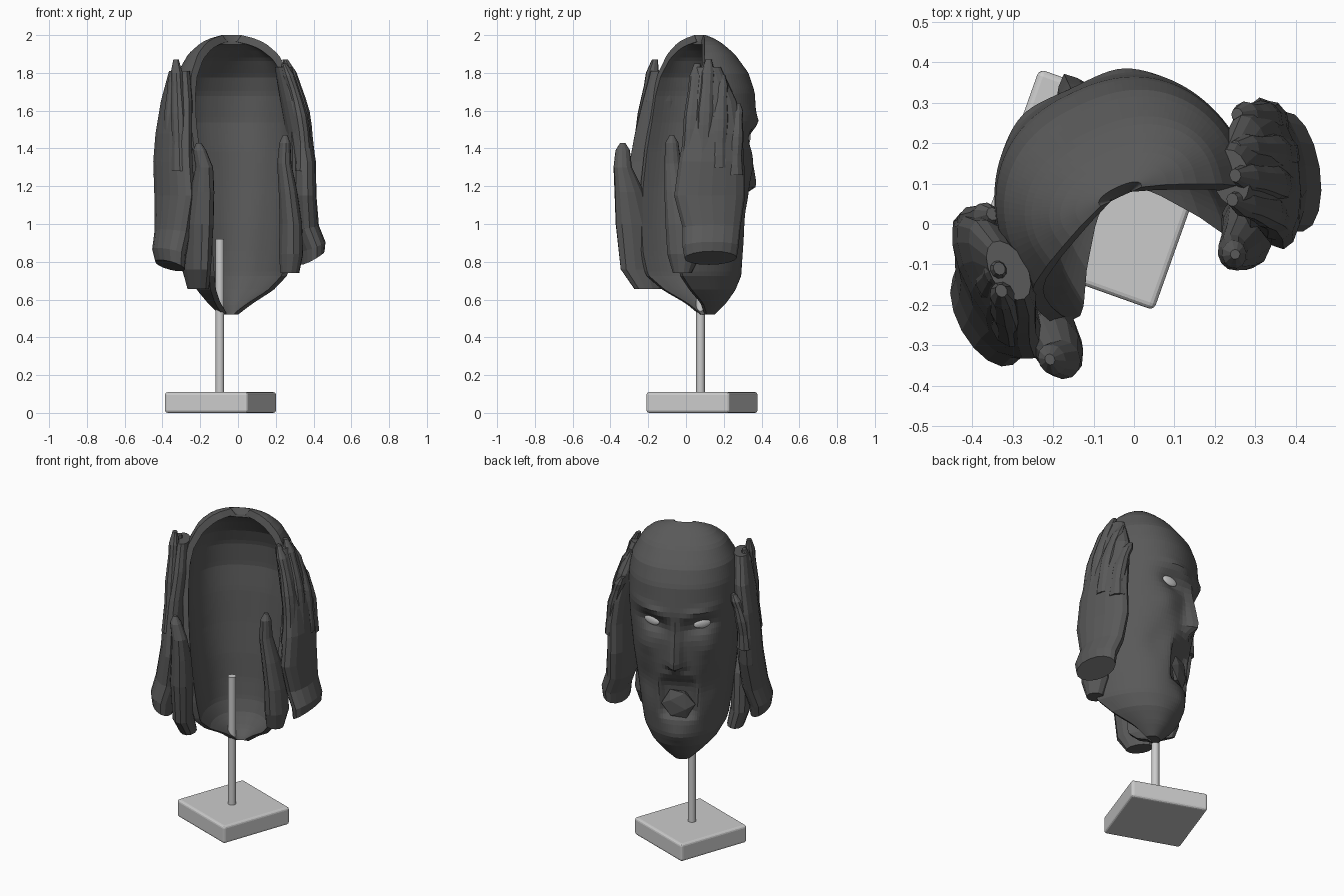
import bpy, bmesh, math
from math import sin, cos, pi, exp, radians, copysign

if "Cube" in bpy.data.objects:
    bpy.data.objects.remove(bpy.data.objects["Cube"])

dark = bpy.data.materials.new("dark_grey")
dark.diffuse_color = (0.1, 0.1, 0.1, 1)
dark.use_nodes = True
dark.node_tree.nodes["Principled BSDF"].inputs["Base Color"].default_value = dark.diffuse_color
TURN = radians(25)  # the mask looks towards the back, turned a little


def make_object(name, bm, mat=None):
    mesh = bpy.data.meshes.new(name)
    bm.to_mesh(mesh)
    bm.free()
    ob = bpy.data.objects.new(name, mesh)
    bpy.context.collection.objects.link(ob)
    if mat:
        mesh.materials.append(mat)
    return ob


# Mask profile keys: height, half width, front depth, rear depth
KEYS = [(0.52, 0.05, 0.16, 0.10), (0.58, 0.12, 0.22, 0.05), (0.65, 0.20, 0.265, -0.05),
        (0.73, 0.25, 0.29, -0.13), (0.85, 0.27, 0.305, -0.15), (1.0, 0.29, 0.315, -0.15),
        (1.2, 0.315, 0.335, -0.13), (1.4, 0.33, 0.35, -0.10), (1.55, 0.335, 0.37, -0.07),
        (1.7, 0.33, 0.358, -0.05), (1.8, 0.31, 0.322, -0.03), (1.9, 0.255, 0.245, 0.0),
        (1.96, 0.185, 0.175, 0.03), (1.99, 0.11, 0.125, 0.06), (2.0, 0.06, 0.10, 0.075)]


def profile(z):
    for lo, hi in zip(KEYS, KEYS[1:]):
        if z <= hi[0] + 1e-6:
            f = (z - lo[0]) / (hi[0] - lo[0])
            return [a + (b - a) * f for a, b in zip(lo[1:], hi[1:])]
    return KEYS[-1][1:]


def bump(x, z, cx, cz, wx, wz, power=2):
    return exp(-(abs((x - cx) / wx) ** power) - (abs((z - cz) / wz) ** power))


def features(u, z):
    d = 0
    side = abs(u)
    # nose wedge
    if 1.15 < z < 1.5:
        f = (1.5 - z) / 0.3 if z > 1.2 else (z - 1.15) / 0.05
        d += 0.08 * f * exp(-(u / (0.022 + 0.022 * f)) ** 2)
    # sockets, brows, cheekbones and hollows
    d -= 0.045 * bump(side, z, 0.14, 1.45 + 0.2 * (side - 0.14), 0.085, 0.05)
    d += 0.015 * bump(side, z, 0.13, 1.54 + 0.25 * (side - 0.14), 0.10, 0.03)
    d += 0.015 * bump(side, z, 0.19, 1.30, 0.06, 0.06)
    d -= 0.025 * bump(side, z, 0.19, 1.05, 0.06, 0.10)
    # open mouth and chin
    d -= 0.05 * bump(u, z, -0.005, 0.97, 0.10, 0.125, 6)
    d += 0.02 * bump(u, z, 0, 0.73, 0.08, 0.06)
    return d


# Mask shell: carved outer wall and plain inner wall, joined along the rim
ROWS, COLS = 56, 60
bm = bmesh.new()


def wall(inner):
    grid = []
    for i in range(ROWS + 1):
        z = 0.52 + 1.48 * (0.6 * i / ROWS + 0.4 * (1 - cos(pi * i / ROWS)) / 2)
        a, front, rear = profile(z)
        if inner:
            a = max(a - 0.035, 0.5 * a)
            front = max(front - 0.06, rear + 0.005)
        row = []
        for j in range(COLS + 1):
            t = -pi / 2 + pi * j / COLS
            u = a * copysign(abs(sin(t)) ** 0.85, t)
            c = max(cos(t), 0) ** 0.8
            n = rear + (front - rear) * c
            if not inner:
                n += features(u, z) * min(1, c * 1.5)
            zz = z - 0.035 * ((z - 0.52) / 1.48) ** 4 if inner else z
            row.append(bm.verts.new((u * (1 - 0.08 * abs(2 * t / pi) ** 8), n, zz)))
        grid.append(row)
    for i in range(ROWS):
        for j in range(COLS):
            f = [grid[i][j], grid[i + 1][j], grid[i + 1][j + 1], grid[i][j + 1]]
            bm.faces.new(f[::-1] if inner else f)
    return grid[0] + [r[-1] for r in grid[1:]] + grid[-1][-2::-1] + [r[0] for r in grid[-2:0:-1]]


rim_out, rim_in = wall(False), wall(True)
for k in range(len(rim_out)):
    m = (k + 1) % len(rim_out)
    bm.faces.new((rim_out[k], rim_out[m], rim_in[m], rim_in[k]))
bmesh.ops.recalc_face_normals(bm, faces=bm.faces)
mask = make_object("mask_shell", bm, dark)
mask.rotation_euler.z = TURN


# Eyes and tongue, placed in the mask's own frame
def blob(name, loc, size, spin, tilt, sub, mat=None):
    bm = bmesh.new()
    bmesh.ops.create_icosphere(bm, subdivisions=sub, radius=1)
    ob = make_object(name, bm, mat)
    ob.scale = size
    ob.location = (loc[0] * cos(TURN) - loc[1] * sin(TURN),
                   loc[0] * sin(TURN) + loc[1] * cos(TURN), loc[2])
    ob.rotation_euler = (0, tilt, TURN - spin)


for s, label in ((-1, "left"), (1, "right")):
    blob("eye_" + label, (s * 0.147, 0.293, 1.457), (0.052, 0.014, 0.03), s * 0.45, -s * 0.13, 3)
blob("tongue", (-0.005, 0.283, 0.93), (0.10, 0.024, 0.10), 0, 0.5, 1, dark)


# Hands: lofts of flattened rings (x, y, z, wide radius, thin radius)
def loft(bm, sections, angle, sides=12, tilt=0):
    ca, sa = cos(radians(angle)), sin(radians(angle))
    rings = []
    for i, (x, y, z, w, h) in enumerate(sections):
        ring = []
        for k in range(sides):
            p, q = w * cos(2 * pi * k / sides), h * sin(2 * pi * k / sides)
            dz = q * tilt * max(0, 1 - i / 3)
            ring.append(bm.verts.new((x + p * ca - q * sa, y + p * sa + q * ca, z + dz)))
        rings.append(ring)
    for r0, r1 in zip(rings, rings[1:]):
        for k in range(sides):
            m = (k + 1) % sides
            bm.faces.new((r0[k], r0[m], r1[m], r1[k]))
    bm.faces.new(rings[0][::-1])
    bm.faces.new(rings[-1])


def finger(bm, base, tip, angle, r=0.05):
    # arched finger with a rounded tip
    mid = (base[0] * 1.03, base[1] * 0.6 + tip[1] * 0.4, (base[2] + tip[2]) / 2 + 0.02)
    pts = []
    for k in range(9):
        f = k / 8
        p = [(1 - f) ** 2 * b + 2 * f * (1 - f) * m + f * f * t for b, m, t in zip(base, mid, tip)]
        rad = r * (1 - 0.35 * f) * (1 + 0.08 * cos(f * 4 * pi)) * (1, 0.45)[k == 8]
        pts.append((*p, rad * 1.05, rad * 0.9))
    loft(bm, pts, angle, 10)


def hand(name, palm, angle, fingers, thumb, tilt):
    bm = bmesh.new()
    loft(bm, palm, angle, 16, tilt)
    for base, tip in fingers:
        finger(bm, base, tip, angle)
    loft(bm, thumb, angle)
    return make_object(name, bm, dark)


hand("right_hand",
     [(0.395, 0.13, 0.82, 0.14, 0.06), (0.395, 0.13, 0.88, 0.15, 0.065),
      (0.355, 0.135, 0.98, 0.155, 0.07), (0.34, 0.125, 1.15, 0.19, 0.07),
      (0.34, 0.135, 1.33, 0.175, 0.068), (0.32, 0.145, 1.48, 0.155, 0.065),
      (0.285, 0.14, 1.65, 0.13, 0.06), (0.24, 0.115, 1.83, 0.07, 0.045)], 99,
     [((0.35, 0.015, 1.28), (0.243, 0.06, 1.85)), ((0.362, 0.09, 1.3), (0.25, 0.12, 1.87)),
      ((0.362, 0.17, 1.3), (0.25, 0.19, 1.79)), ((0.335, 0.25, 1.26), (0.255, 0.27, 1.64))],
     [(0.275, -0.02, 0.74, 0.05, 0.05), (0.28, -0.01, 0.84, 0.09, 0.065),
      (0.28, -0.02, 1.0, 0.09, 0.06), (0.265, -0.05, 1.17, 0.065, 0.05),
      (0.245, -0.07, 1.32, 0.045, 0.038), (0.248, -0.075, 1.43, 0.035, 0.03),
      (0.25, -0.075, 1.47, 0.012, 0.012)], -0.6)

hand("left_hand",
     [(-0.36, -0.24, 0.78, 0.12, 0.06), (-0.365, -0.23, 0.85, 0.135, 0.07),
      (-0.345, -0.2, 0.96, 0.145, 0.075), (-0.335, -0.17, 1.15, 0.185, 0.072),
      (-0.345, -0.14, 1.33, 0.18, 0.068), (-0.34, -0.125, 1.48, 0.165, 0.065),
      (-0.325, -0.11, 1.65, 0.135, 0.06), (-0.31, -0.115, 1.81, 0.08, 0.045)], 119,
     [((-0.305, -0.25, 1.28), (-0.328, -0.165, 1.87)), ((-0.35, -0.17, 1.3), (-0.333, -0.11, 1.83)),
      ((-0.38, -0.09, 1.3), (-0.34, -0.045, 1.75)), ((-0.40, -0.02, 1.26), (-0.35, 0.025, 1.6))],
     [(-0.21, -0.2, 0.655, 0.08, 0.05), (-0.22, -0.24, 0.76, 0.12, 0.06),
      (-0.21, -0.265, 1.0, 0.12, 0.068), (-0.19, -0.30, 1.17, 0.085, 0.058),
      (-0.178, -0.335, 1.3, 0.05, 0.045), (-0.203, -0.335, 1.39, 0.04, 0.033),
      (-0.208, -0.335, 1.43, 0.014, 0.012)], 0.5)

# Stand: square base and pole
bpy.ops.mesh.primitive_cube_add(size=1, location=(-0.0925, 0.085, 0.055),
                                rotation=(0, 0, radians(-19.6)))
base = bpy.context.object
base.name = "stand_base"
base.scale = (0.467, 0.467, 0.11)
bpy.ops.object.transform_apply(location=False, rotation=False, scale=True)
bev = base.modifiers.new("bevel", "BEVEL")
bev.width = 0.015
bev.segments = 3
bpy.ops.mesh.primitive_cylinder_add(vertices=24, radius=0.023, depth=0.82,
                                    location=(-0.096, 0.077, 0.51))
pole = bpy.context.object
pole.name = "stand_pole"
bpy.ops.object.shade_smooth_by_angle()
